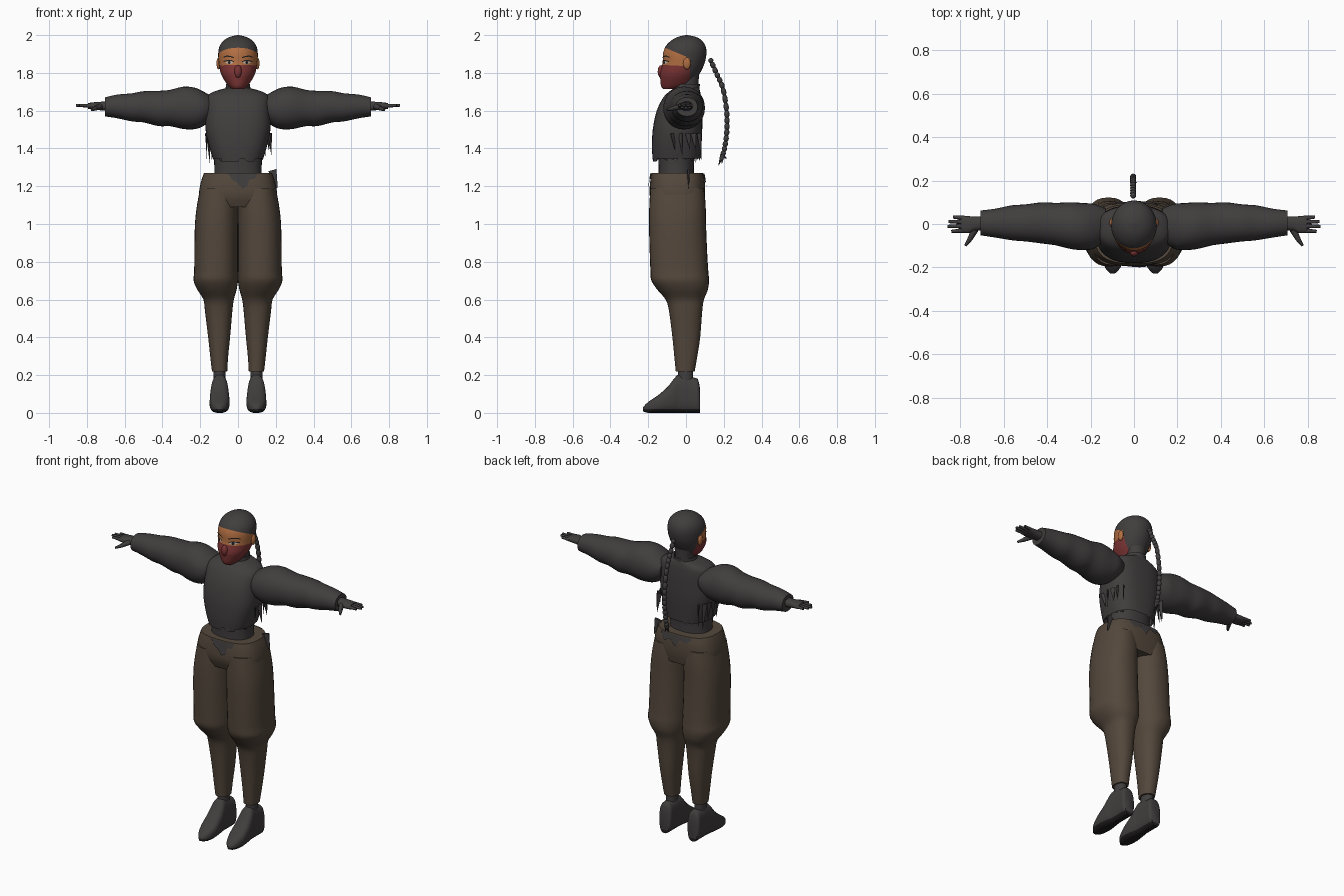
import bpy, bmesh, math, random
from mathutils import Vector, Matrix
from mathutils.bvhtree import BVHTree

random.seed(4)
if "Cube" in bpy.data.objects:
    bpy.data.objects.remove(bpy.data.objects["Cube"])


def material(name, rgb):
    m = bpy.data.materials.new(name)
    m.use_nodes = True
    m.diffuse_color = (*rgb, 1)
    node = next(n for n in m.node_tree.nodes if n.type == 'BSDF_PRINCIPLED')
    node.inputs["Base Color"].default_value = (*rgb, 1)
    node.inputs["Roughness"].default_value = 0.9
    return m


CHARCOAL = material("charcoal cloth", (.052, .047, .047))
BROWN = material("brown cloth", (.088, .064, .045))
SKIN = material("skin", (.45, .16, .055))
RED = material("red mask", (.20, .034, .034))
BLACK = material("near black", (.015, .013, .013))
WHITE = material("eye white", (.55, .5, .45))


def finish(name, bm, *mats):
    """Turn a bmesh into an object, smooth except over sharp edges."""
    bmesh.ops.recalc_face_normals(bm, faces=bm.faces[:])
    for f in bm.faces:
        f.smooth = True
    for e in bm.edges:
        e.smooth = e.calc_face_angle(0) < math.radians(45)
    me = bpy.data.meshes.new(name)
    bm.to_mesh(me)
    bm.free()
    ob = bpy.data.objects.new(name, me)
    bpy.context.collection.objects.link(ob)
    for m in mats:
        me.materials.append(m)
    return ob


def curve_through(pts, steps):
    """Catmull-Rom interpolation of tuples of any length."""
    out, last = [], len(pts) - 1
    for i in range(last):
        p, q, r, s = (pts[max(0, min(last, j))] for j in range(i - 1, i + 3))
        for k in range(steps):
            t = k / steps
            out.append(tuple(b + .5 * t * (c - a + t * (2*a - 5*b + 4*c - d + t * (3*(b - c) + d - a)))
                             for a, b, c, d in zip(p, q, r, s)))
    return out + [pts[-1]]


def loft(rings, axis='Z', n=28, power=2.0, side=1, steps=3, caps=True):
    """Skin rings of (position, a min, a max, b min, b max) along an axis."""
    bm, loops = bmesh.new(), []
    for pos, a0, a1, b0, b1 in curve_through(rings, steps):
        loop = []
        for i in range(n):
            c, s = math.cos(math.tau * i / n), math.sin(math.tau * i / n)
            a = (a0 + a1) / 2 + (a1 - a0) / 2 * math.copysign(abs(c) ** (2 / power), c)
            b = (b0 + b1) / 2 + (b1 - b0) / 2 * math.copysign(abs(s) ** (2 / power), s)
            x, y, z = {'X': (pos, a, b), 'Y': (a, pos, b), 'Z': (a, b, pos)}[axis]
            loop.append(bm.verts.new((x * side, y, z)))
        loops.append(loop)
    for lo, hi in zip(loops, loops[1:]):
        for i in range(n):
            j = (i + 1) % n
            bm.faces.new((lo[i], lo[j], hi[j], hi[i]))
    if caps:
        bm.faces.new(loops[0])
        bm.faces.new(loops[-1])
    bm.verts.index_update()
    return bm


def cut(bm, co, no):
    bmesh.ops.bisect_plane(bm, geom=bm.verts[:] + bm.edges[:] + bm.faces[:], dist=1e-5,
                           plane_co=co, plane_no=no)


def taper(bm, p, q, r1, r2, flat=1.0, n=8):
    """Tapered rod from p to q, optionally flattened."""
    p, q = Vector(p), Vector(q)
    d = q - p
    m = Matrix.Translation((p + q) / 2) @ d.to_track_quat('Z', 'X').to_matrix().to_4x4()
    bmesh.ops.create_cone(bm, cap_ends=True, segments=n, radius1=r1, radius2=r2, depth=d.length,
                          matrix=m @ Matrix.Diagonal((1, flat, 1, 1)))


def ball(bm, matrix):
    bmesh.ops.create_uvsphere(bm, u_segments=12, v_segments=8, radius=1, matrix=matrix)


def strip(name, columns, target, mat, face=-1, lift=.004):
    """Thin plate of (x, low, high) columns laid on a target surface."""
    tree = BVHTree.FromPolygons([v.co for v in target.data.vertices],
                                [p.vertices for p in target.data.polygons])
    bm, rows = bmesh.new(), []
    for x, *heights in columns:
        row = []
        for z in heights:
            hit = tree.ray_cast(Vector((x, face, z)), Vector((0, -face, 0)))[0]
            y = hit.y if hit else 0
            row.append(bm.verts.new((x, y + face * lift, z)))
        rows.append(row)
    for a, b in zip(rows, rows[1:]):
        bm.faces.new((a[0], b[0], b[1], a[1]))
    return finish(name, bm, mat)


# Head: close cap, band of skin and lower face mask
bm = loft([(1.715, -.03, .03, -.12, -.06), (1.73, -.05, .05, -.132, .02), (1.765, -.075, .075, -.136, .05),
           (1.80, -.092, .092, -.138, .075), (1.85, -.101, .101, -.124, .098), (1.90, -.105, .105, -.122, .108),
           (1.94, -.098, .098, -.108, .104), (1.97, -.077, .077, -.08, .085), (1.99, -.045, .045, -.045, .054),
           (2.0, -.004, .004, 0, .008)], n=36)
hair_co, hair_no = Vector((0, -.12, 1.937)), Vector((0, .42, 1))
mask_co, mask_no = Vector((0, -.12, 1.842)), Vector((0, .05, 1))
for co, no in ((hair_co, hair_no), (mask_co, mask_no), (Vector((0, .022, 1.8)), Vector((0, 1, 0)))):
    cut(bm, co, no)
for f in bm.faces:
    c = f.calc_center_median()
    if (c - hair_co).dot(hair_no) < 0 and c.y < .022:
        f.material_index = 2 if (c - mask_co).dot(mask_no) < 0 else 1
head = finish("head", bm, CHARCOAL, SKIN, RED)

# Nose under the mask
bm = bmesh.new()
ball(bm, Matrix.Translation((0, -.132, 1.807)) @ Matrix.Diagonal((.02, .018, .034, 1)))
finish("masked_nose", bm, RED)

for s, label in ((1, "left"), (-1, "right")):
    # Face details
    bm = bmesh.new()
    ball(bm, Matrix.Translation((s * .102, .005, 1.85)) @ Matrix.Diagonal((.012, .02, .032, 1)))
    finish(label + "_ear", bm, SKIN)
    strip(label + "_eye", [(s * x, 1.855 - h, 1.855 + h) for x, h in
                           ((.025, .001), (.035, .006), (.045, .008), (.057, .006), (.068, .001))],
          head, WHITE, lift=.003)
    strip(label + "_iris", [(s * x, 1.855 - h, 1.855 + h) for x, h in
                            ((.039, .004), (.043, .008), (.049, .008), (.053, .004))], head, BLACK, lift=.005)
    strip(label + "_eyelash", [(s * x, z, z + .005) for x, z in
                               ((.022, 1.857), (.035, 1.862), (.047, 1.864), (.06, 1.862), (.076, 1.858))],
          head, BLACK, lift=.005)
    strip(label + "_brow", [(s * x, z, z + .006) for x, z in
                            ((.02, 1.877), (.04, 1.884), (.06, 1.886), (.078, 1.88))], head, BLACK)

# Neck and collar
finish("neck", loft([(1.64, -.06, .06, -.06, .07), (1.72, -.052, .052, -.045, .065),
                     (1.80, -.06, .06, -.03, .07)]), CHARCOAL)
finish("collar", loft([(1.67, -.09, .09, -.09, .08), (1.71, -.068, .068, -.07, .072),
                       (1.74, -.064, .064, -.066, .074)], caps=False), CHARCOAL)

# Cropped shirt with a torn hem
bm = loft([(1.33, -.128, .128, -.175, .075), (1.40, -.15, .15, -.18, .08), (1.5, -.172, .172, -.176, .086),
           (1.6, -.17, .17, -.155, .085), (1.67, -.165, .165, -.12, .08), (1.70, -.13, .13, -.09, .075),
           (1.72, -.06, .06, -.06, .07)], n=40, power=2.6, caps=False)
bm.verts.ensure_lookup_table()
for i in range(40):
    v = bm.verts[i]
    if v.co.y > -.15:
        v.co.z += random.uniform(.04, .065) if i % 2 else random.uniform(0, .03)
    elif abs(v.co.x - .02) < .012:
        v.co.z += .05
finish("torn_shirt", bm, CHARCOAL)
finish("waist", loft([(1.2, -.13, .13, -.145, .045), (1.3, -.125, .125, -.145, .042),
                      (1.4, -.135, .135, -.15, .05), (1.46, -.15, .15, -.15, .06)], power=2.3), CHARCOAL)

# Torn tatters hanging at both sides of the shirt
bm = bmesh.new()
for s in (1, -1):
    for y in (-.07, -.03, .01, .04, .07):
        x = .168 - 1.6 * max(0, y - .02) ** 1.3
        taper(bm, (s * x, y, 1.48), (s * (x + random.uniform(-.01, .012)), y + .01, random.uniform(1.32, 1.40)),
              .017, .001, .25, 6)
finish("shirt_tatters", bm, CHARCOAL)

# Trousers: seat and two ballooning legs
seat = finish("trouser_seat", loft([(1.09, -.19, .19, -.17, .09), (1.15, -.207, .207, -.192, .1),
                                    (1.22, -.197, .197, -.19, .1), (1.27, -.18, .18, -.182, .09)],
                                   n=40, power=2.8), BROWN)
leg_rings = [(1.19, .005, .2, -.188, .096), (1.1, 0, .217, -.194, .104), (1.0, 0, .228, -.196, .106),
             (.85, 0, .231, -.192, .112), (.75, 0, .232, -.188, .118), (.70, 0, .235, -.183, .122),
             (.65, .008, .214, -.15, .115), (.60, .022, .183, -.108, .095), (.54, .03, .175, -.09, .086),
             (.4, .042, .158, -.072, .075), (.3, .052, .147, -.062, .06), (.22, .057, .138, -.054, .046)]

for s, label in ((1, "left"), (-1, "right")):
    finish(label + "_trouser_leg", loft(leg_rings, n=32, power=2.3, side=s), BROWN)
    finish(label + "_ankle", loft([(.13, .066, .13, -.045, .04), (.25, .066, .13, -.042, .036)], side=s), CHARCOAL)

    # Pointed shoe with a dark sole
    bm = loft([(-.228, .088, .11, .008, .03), (-.2, .062, .133, 0, .058), (-.15, .046, .149, 0, .092),
               (-.1, .046, .149, 0, .135), (-.06, .05, .145, 0, .185), (-.035, .054, .14, 0, .202),
               (.03, .056, .138, 0, .188), (.063, .056, .138, 0, .178), (.075, .066, .128, 0, .12)],
              'Y', 32, 2.7, s)
    cut(bm, (0, 0, .02), (0, 0, 1))
    for f in bm.faces:
        f.material_index = int(f.calc_center_median().z < .02)
    finish(label + "_shoe", bm, CHARCOAL, BLACK)

    # Puffed sleeve and cuff
    finish(label + "_sleeve", loft([(.13, -.075, .07, 1.56, 1.67), (.18, -.112, .092, 1.52, 1.70),
                                    (.23, -.12, .096, 1.502, 1.722), (.29, -.115, .10, 1.503, 1.727),
                                    (.36, -.098, .097, 1.518, 1.71), (.42, -.09, .1, 1.518, 1.705),
                                    (.5, -.08, .09, 1.538, 1.703), (.56, -.075, .086, 1.543, 1.692),
                                    (.64, -.062, .07, 1.56, 1.685), (.705, -.052, .062, 1.57, 1.67)],
                                   'X', 32, 2.1, s), CHARCOAL)
    # Gloved hand
    finish(label + "_palm", loft([(.68, -.03, .036, 1.598, 1.65), (.73, -.03, .034, 1.602, 1.647),
                                  (.76, -.042, .036, 1.606, 1.645), (.795, -.04, .036, 1.61, 1.64)],
                                 'X', 20, 2.4, s), CHARCOAL)
    bm = bmesh.new()
    for y, tip in ((-.031, .84), (-.01, .858), (.01, .853), (.029, .832)):
        taper(bm, (s * .78, y * .95, 1.626), (s * tip, y * 1.1, 1.628), .011, .007)
    taper(bm, (s * .73, -.025, 1.622), (s * .755, -.07, 1.612), .016, .012)
    taper(bm, (s * .753, -.067, 1.612), (s * .775, -.1, 1.604), .012, .006)
    finish(label + "_fingers", bm, CHARCOAL)

# Torn cloth overlapping the waistband
strip("front_waist_flap", [(-.05, 1.262, 1.268), (-.03, 1.235, 1.268), (0, 1.215, 1.268), (.025, 1.185, 1.268),
                           (.05, 1.2, 1.268), (.06, 1.235, 1.268), (.09, 1.24, 1.268), (.1, 1.262, 1.268)],
      seat, CHARCOAL, lift=.007)
strip("back_waist_flap", [(-.1, 1.258, 1.268), (-.07, 1.23, 1.268), (-.03, 1.245, 1.268), (0, 1.2, 1.268),
                          (.04, 1.235, 1.268), (.08, 1.22, 1.268), (.11, 1.258, 1.268)],
      seat, CHARCOAL, 1, .007)
bm = bmesh.new()
taper(bm, (.182, .012, 1.285), (.207, .015, 1.19), .025, .004, .3, 6)
finish("hip_tatter", bm, CHARCOAL)

# Long braid ending in a tuft
path = curve_through([(.127, 1.875), (.16, 1.80), (.195, 1.72), (.215, 1.6), (.217, 1.5), (.206, 1.41),
                      (.19, 1.35)], 3)
bm = bmesh.new()
for a, b in zip(path, path[1:]):
    p, q = Vector((-.004, *a)), Vector((-.004, *b))
    turn = (q - p).to_track_quat('Z', 'X').to_matrix().to_4x4()
    ball(bm, Matrix.Translation((p + q) / 2) @ turn @ Matrix.Diagonal((.014, .014, (q - p).length * .62, 1)))
for dx, y, z in ((0, .172, 1.31), (.012, .19, 1.32), (-.012, .215, 1.345)):
    taper(bm, (-.004, .193, 1.365), (dx, y, z), .013, .001)
finish("braid", bm, CHARCOAL)
